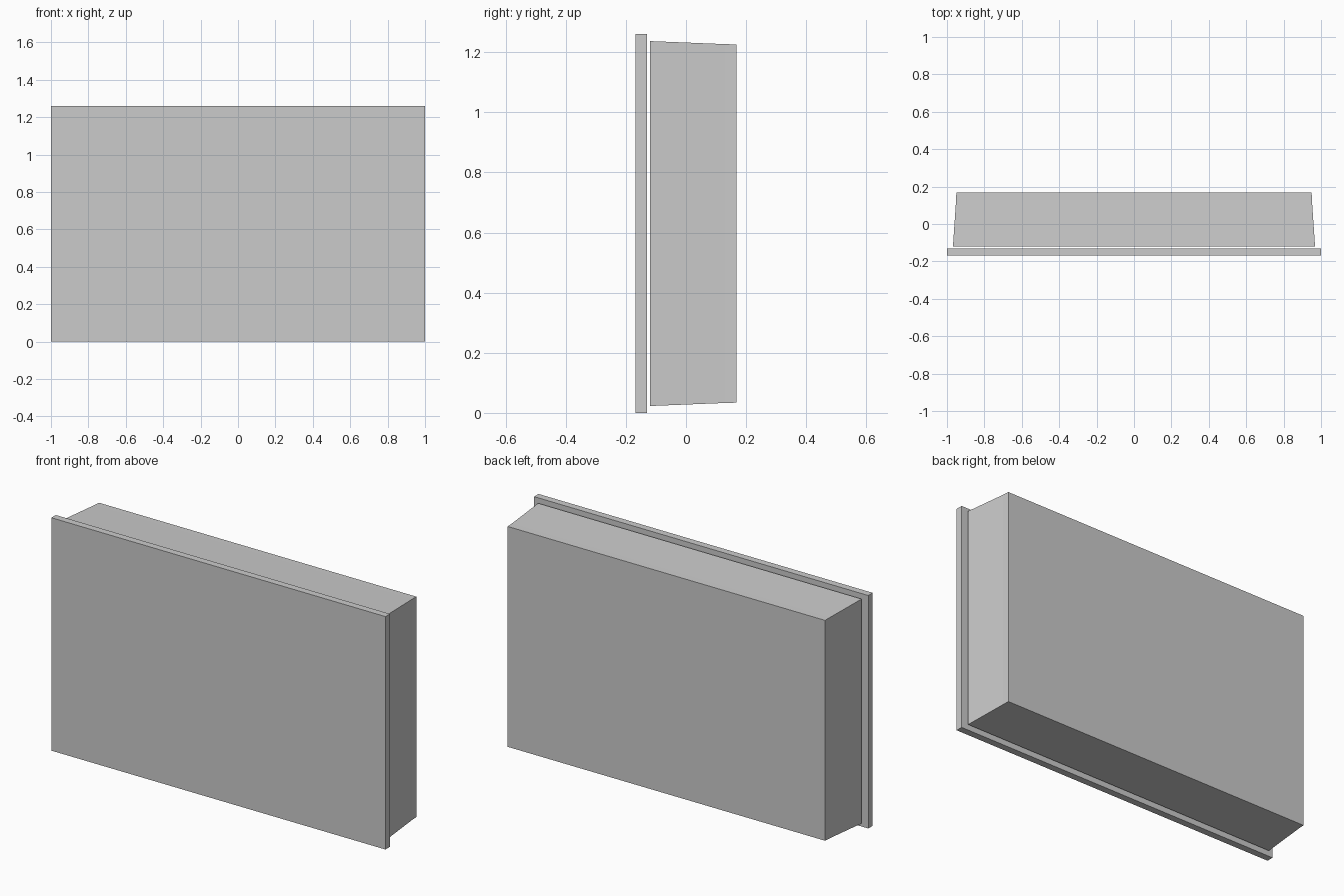
import bpy, bmesh

if "Cube" in bpy.data.objects:
    bpy.data.objects.remove(bpy.data.objects["Cube"])

MID_Z = 0.63


def loft(name, sections):
    """Solid made of rectangles (y, half width, half height) joined front to back."""
    bm = bmesh.new()
    rings = []
    for y, hx, hz in sections:
        corners = ((-hx, -hz), (hx, -hz), (hx, hz), (-hx, hz))
        rings.append([bm.verts.new((x, y, MID_Z + z)) for x, z in corners])
    for a, b in zip(rings, rings[1:]):
        for i in range(4):
            j = (i + 1) % 4
            bm.faces.new((a[i], a[j], b[j], b[i]))
    bm.faces.new(rings[0])
    bm.faces.new(rings[-1])
    bmesh.ops.recalc_face_normals(bm, faces=bm.faces)
    mesh = bpy.data.meshes.new(name)
    bm.to_mesh(mesh)
    bm.free()
    obj = bpy.data.objects.new(name, mesh)
    bpy.context.collection.objects.link(obj)
    return obj


# Flat front plate
loft("front_panel", [(-0.168, 1.0, 0.63), (-0.130, 1.0, 0.63)])

# Tapered body with a straight rim at the back, a thin gap behind the plate
loft("rear_housing", [(-0.119, 0.968, 0.607),
                      (0.130, 0.951, 0.597),
                      (0.168, 0.950, 0.596)])
